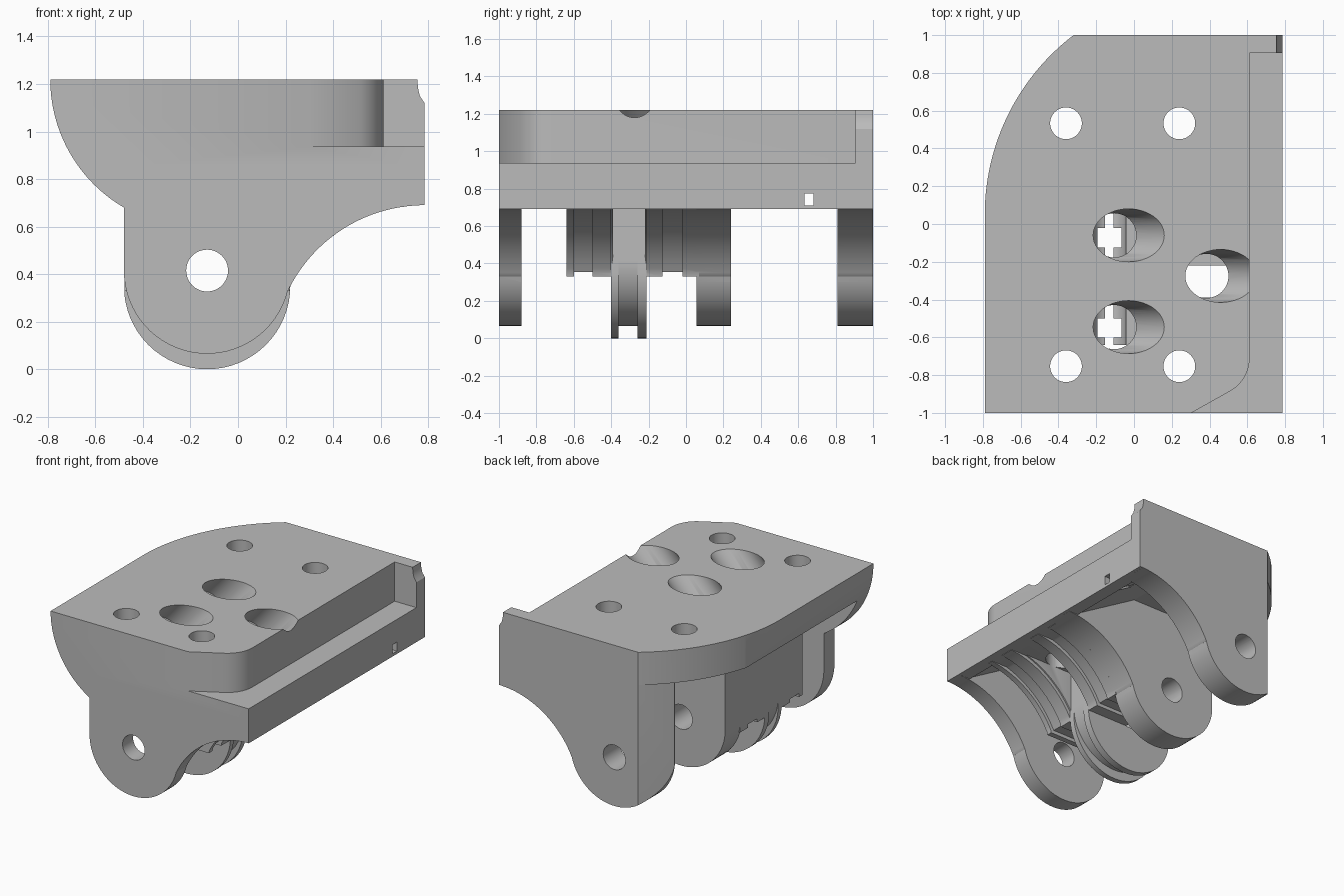
import bpy, bmesh
from math import sin, cos, radians
from mathutils import Matrix, Vector

cube = bpy.data.objects.get("Cube")
if cube:
    bpy.data.objects.remove(cube, do_unlink=True)

grey = bpy.data.materials.new("plain grey")
grey.use_nodes = True
grey.diffuse_color = (0.5, 0.5, 0.5, 1)
grey.node_tree.nodes["Principled BSDF"].inputs["Base Color"].default_value = (0.5, 0.5, 0.5, 1)


def arc(cx, cy, r, a0, a1, n=32):
    return [(cx + r * cos(radians(a0 + (a1 - a0) * i / n)),
             cy + r * sin(radians(a0 + (a1 - a0) * i / n))) for i in range(n + 1)]


def prism(name, points, axis, lo, hi):
    """Extrude a 2D outline: (x, z) along y, or (x, y) along z."""
    place = (lambda u, v, w: (u, w, v)) if axis == "y" else (lambda u, v, w: (u, v, w))
    bm = bmesh.new()
    face = bm.faces.new([bm.verts.new(place(u, v, lo)) for u, v in points])
    ext = bmesh.ops.extrude_face_region(bm, geom=[face])["geom"]
    shift = Vector(place(0, 0, hi - lo))
    bmesh.ops.translate(bm, vec=shift, verts=[g for g in ext if isinstance(g, bmesh.types.BMVert)])
    bmesh.ops.recalc_face_normals(bm, faces=bm.faces)
    return finish(name, bm)


def rod(name, a, b, r):
    """Cylinder between two points."""
    a, b = Vector(a), Vector(b)
    turn = Vector((0, 0, 1)).rotation_difference(b - a).to_matrix().to_4x4()
    bm = bmesh.new()
    bmesh.ops.create_cone(bm, cap_ends=True, segments=48, radius1=r, radius2=r, depth=(b - a).length,
                          matrix=Matrix.Translation((a + b) / 2) @ turn)
    return finish(name, bm)


def finish(name, bm):
    mesh = bpy.data.meshes.new(name)
    bm.to_mesh(mesh)
    bm.free()
    mesh.materials.append(grey)
    obj = bpy.data.objects.new(name, mesh)
    bpy.context.collection.objects.link(obj)
    return obj


def combine(target, other, mode):
    bpy.context.view_layer.objects.active = target
    mod = target.modifiers.new("combine", "BOOLEAN")
    mod.operation, mod.solver, mod.object = mode, "EXACT", other
    bpy.ops.object.modifier_apply(modifier=mod.name)
    bpy.data.objects.remove(other, do_unlink=True)


LEFT, RIGHT, PIN_X, PIN_Z, R = -0.48, 0.785, -0.13, 0.415, 0.35
LIP = 0.985

# Top slab with a rounded left flank and a hollowed right top edge
slab = [(RIGHT, 0.69), (RIGHT, 1.12), (0.765, 1.15), (0.757, 1.185), (0.755, 1.22)]
slab += arc(-0.165, 1.22, 0.625, 180, 239.8) + [(LEFT, 0.69)]
body = prism("hinge_body", slab, "y", -1, 1)

# Hinge lugs: round end sweeping into the slab through a hollow arc
sweep = arc(RIGHT, 0.051, 0.639, 154, 92)
lug = [(LEFT, 0.85)] + arc(PIN_X, PIN_Z, R, 180, 346) + sweep + [(0.74, 0.85)]
for lo, hi in ((-1, -0.88), (0.055, 0.24), (0.81, 1)):
    combine(body, prism("lug", lug, "y", lo, hi), "UNION")


# Flat-bottomed ribs, alternately deep and shallow
def rib(bottom, grow):
    curve = [p for p in arc(RIGHT, 0.051, 0.639 + grow, 160, 95) if p[1] > bottom + 0.005]
    return [(LEFT, 0.84), (LEFT, bottom), (curve[0][0] - 0.005, bottom)] + curve + [(0.72, 0.84)]


for lo, hi in ((-0.64, -0.39), (-0.22, 0.07)):
    combine(body, prism("shallow_rib", rib(0.355, 0.025), "y", lo, hi), "UNION")
for lo, hi in ((-0.64, -0.6), (-0.5, -0.4), (-0.21, -0.125), (-0.02, 0.07)):
    combine(body, prism("deep_rib", rib(0.33, 0), "y", lo, hi), "UNION")

# Central knuckle: a core between two longer cheeks
for lo, hi, drop in ((-0.38, -0.24, 0.065), (-0.4, -0.36, 0), (-0.26, -0.21, 0)):
    knuckle = [(LEFT, 0.83)] + arc(PIN_X, R + drop, R, 180, 360) + [(PIN_X + R, 0.83)]
    combine(body, prism("knuckle", knuckle, "y", lo, hi), "UNION")

# Flank cut away under the lip, and sloped pockets between the lugs
flank = [(-1, -0.5), (-0.478, -0.5), (-0.478, LIP), (-1, LIP)]
combine(body, prism("flank_cut", flank, "y", -0.88, 1.2), "DIFFERENCE")
pocket = [(-0.6, 0.3), (0.69, 0.3), (0.69, 0.7), (0.2, LIP), (-0.6, LIP)]
for lo, hi in ((-0.88, -0.64), (0.24, 0.81)):
    combine(body, prism("pocket_cut", pocket, "y", lo, hi), "DIFFERENCE")

# Rounded back left corner, straight below the lip
corner = arc(0.405, 0.05, 1.195, 180, 122) + [(-1.2, 1.2), (-1.2, 0.05)]
combine(body, prism("corner_cut", corner, "z", -0.2, 1.5), "DIFFERENCE")
chamfer = [(-0.236, 1.1), (-0.32, 1), (LEFT, 0.81), (-1, 0.81), (-1, 1.1)]
combine(body, prism("chamfer_cut", chamfer, "z", -0.2, LIP), "DIFFERENCE")

# Right ledge, with a rounded diagonal at the front
ledge = [(0.9, 0.905), (0.612, 0.905)] + arc(0.412, -0.71, 0.2, 0, -61, 12)
ledge += [(0.3, -1.002), (0.3, -1.2), (0.9, -1.2)]
combine(body, prism("ledge_cut", ledge, "z", 0.938, 1.5), "DIFFERENCE")

# Pin hole, screw holes and the small side slot
cuts = [rod("pin_cut", (PIN_X, -1.2, PIN_Z), (PIN_X, 1.2, PIN_Z), 0.088)]
for x in (-0.36, 0.24):
    for y in (-0.753, 0.533):
        cuts.append(rod("screw_cut", (x, y, 0.3), (x, y, 1.5), 0.084))
slot = [(0.5, 0.71), (1, 0.71), (1, 0.775), (0.5, 0.775)]
cuts.append(prism("slot_cut", slot, "y", 0.633, 0.683))

# Slanted mouths that continue as upright holes
tilt = radians(42)
for x, y, floor in ((-0.028, -0.06, PIN_Z), (-0.028, -0.546, PIN_Z), (0.46, -0.275, 0.68)):
    top = Vector((x, y, 1.22))
    way = Vector((sin(tilt), 0, cos(tilt)))
    cuts.append(rod("mouth_cut", top - way * 0.25, top + way * 0.5, 0.14))
    cuts.append(rod("upright_cut", (x - 0.077, y, floor), (x - 0.077, y, 1.13), 0.117))
for cut in cuts:
    combine(body, cut, "DIFFERENCE")

bpy.ops.object.select_all(action="DESELECT")
body.select_set(True)
bpy.context.view_layer.objects.active = body
bpy.ops.object.shade_smooth_by_angle(angle=radians(30))
